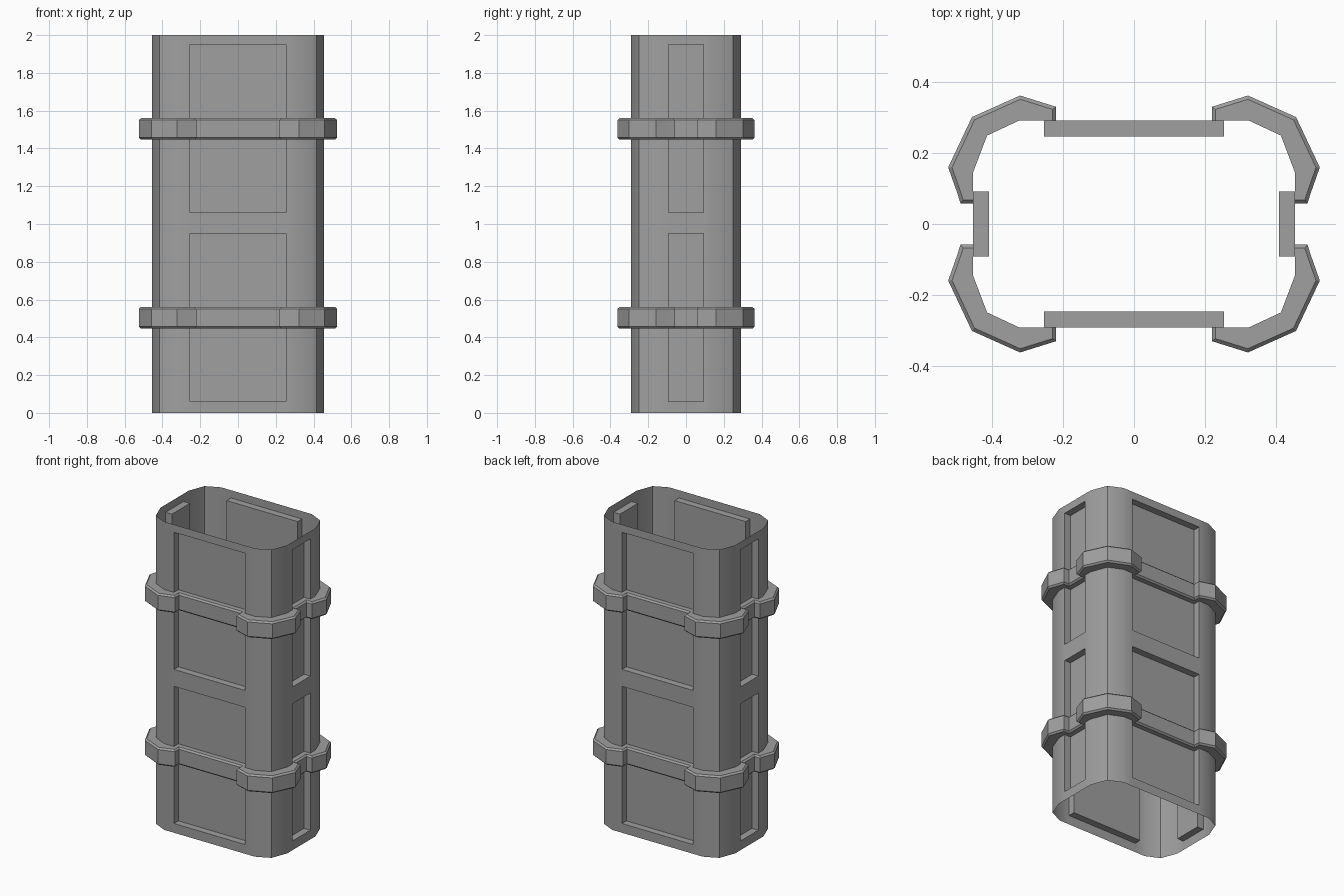
import bpy, bmesh, math
from mathutils import Vector

cube = bpy.data.objects.get("Cube")
if cube:
    bpy.data.objects.remove(cube, do_unlink=True)

grey = bpy.data.materials.new("plain grey")
grey.use_nodes = True
grey.diffuse_color = (0.35, 0.35, 0.35, 1)
grey.node_tree.nodes["Principled BSDF"].inputs["Base Color"].default_value = grey.diffuse_color

DEPTH = 0.045     # panel recess depth
CHAMFER = 0.01    # bevel on the clamp rings


def all_round(quarter):
    """Mirror one quarter outline into a closed clockwise loop."""
    right = quarter + [(x, -y) for x, y in reversed(quarter)]
    return [Vector(p) for p in right + [(-x, -y) for x, y in right]]


def skin(bm, columns):
    """Join neighbouring columns of points with quads; return faces by column."""
    verts = [[bm.verts.new(p) for p in col] for col in columns]
    strips = []
    for a, b in zip(verts, verts[1:] + verts[:1]):
        strips.append([bm.faces.new((a[k], a[k + 1], b[k + 1], b[k]))
                       for k in range(len(a) - 1)])
    return strips


def finish(bm, name):
    mesh = bpy.data.meshes.new(name)
    bm.to_mesh(mesh)
    bm.free()
    mesh.materials.append(grey)
    obj = bpy.data.objects.new(name, mesh)
    bpy.context.collection.objects.link(obj)
    return obj


# Open tube wall with two rows of recessed panels
wall = [(0.255, 0.292), (0.325, 0.292), (0.415, 0.25), (0.455, 0.145), (0.455, 0.092)]
levels = [0, 0.06, 0.95, 1.06, 1.95, 2]
bm = bmesh.new()
strips = skin(bm, [[(p.x, p.y, z) for z in levels] for p in all_round(wall)])
panels = [strip[row] for strip in strips[4::5] for row in (1, 3)]
bm.normal_update()
bmesh.ops.inset_individual(bm, faces=panels, thickness=0, depth=-DEPTH)
tube = finish(bm, "tube_wall")
bpy.ops.object.select_all(action='DESELECT')
tube.select_set(True)
bpy.context.view_layer.objects.active = tube
bpy.ops.object.shade_smooth_by_angle(angle=math.radians(30))

# Clamp rings: thin straps in the recesses, heavy guards round the corners
outer = all_round([(0.22, 0.289), (0.22, 0.331), (0.255, 0.342), (0.322, 0.363),
                   (0.458, 0.302), (0.525, 0.16), (0.501, 0.092), (0.49, 0.058),
                   (0.452, 0.058)])
inner = all_round([(0.22, 0.247), (0.255, 0.247), (0.255, 0.292), (0.325, 0.292),
                   (0.415, 0.25), (0.455, 0.145), (0.455, 0.092), (0.41, 0.092),
                   (0.41, 0.058)])


def chamfered(loop):
    """Offset a clockwise loop inwards by the chamfer width."""
    result = []
    for i, p in enumerate(loop):
        before = (p - loop[i - 1]).normalized()
        after = (loop[(i + 1) % len(loop)] - p).normalized()
        n1, n2 = (Vector((-d.y, d.x)) for d in (before, after))
        result.append(p - (n1 + n2) * CHAMFER / (1 + n1.dot(n2)))
    return result


def ring(name, low, high):
    bm = bmesh.new()
    columns = []
    for i, o, c in zip(inner, outer, chamfered(outer)):
        section = [(i, low), (c, low), (o, low + CHAMFER),
                   (o, high - CHAMFER), (c, high), (i, high)]
        columns.append([(p.x, p.y, z) for p, z in section])
    skin(bm, columns)
    finish(bm, name)


ring("lower_ring", 0.447, 0.56)
ring("upper_ring", 1.447, 1.56)
